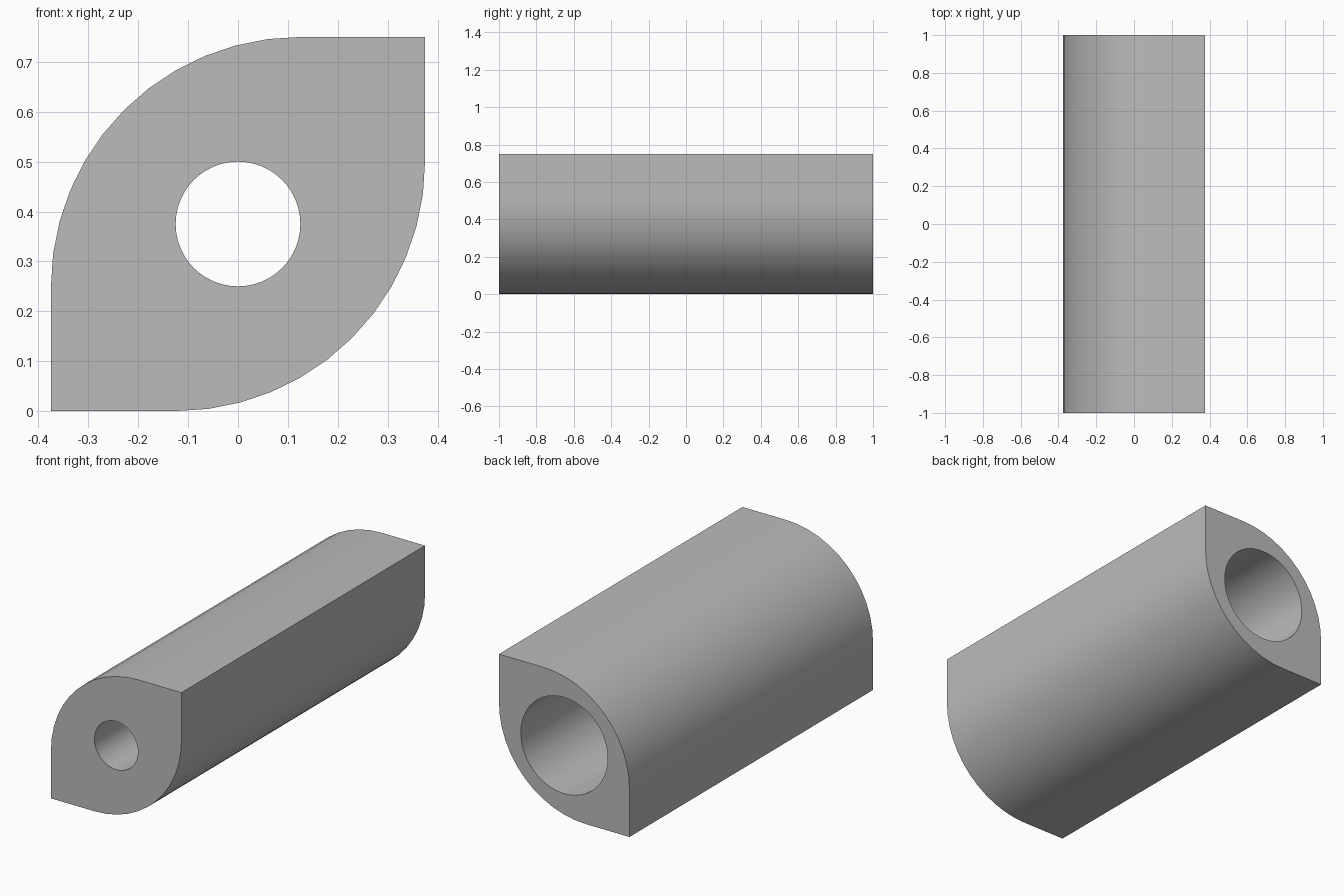
import bpy
import bmesh
from math import cos, sin, pi, radians

cube = bpy.data.objects.get("Cube")
if cube:
    bpy.data.objects.remove(cube, do_unlink=True)

HALF, LENGTH, ARC = 0.375, 2.0, 0.5
FRONT, STEP, BACK = -LENGTH / 2, 0.0, LENGTH / 2
SMALL_BORE, LARGE_BORE = 0.125, 0.25

gray = bpy.data.materials.new("plain gray")
gray.use_nodes = True
color = (0.5, 0.5, 0.5, 1)
gray.diffuse_color = color
gray.node_tree.nodes["Principled BSDF"].inputs["Base Color"].default_value = color


def leaf_profile(steps=12):
    """Square with two opposite corners rounded, centred on the bore axis."""
    offset = HALF - ARC
    half = []
    for i in range(steps + 1):
        a = pi - i * pi / 2 / steps
        half.append((-offset + ARC * cos(a), offset + ARC * sin(a)))
    half.append((HALF, HALF))
    return half + [(-x, -z) for x, z in half]


def circle(radius, sides=48):
    return [(radius * cos(2 * pi * i / sides), radius * sin(2 * pi * i / sides))
            for i in range(sides)]


def add_ring(bm, points, y):
    verts = [bm.verts.new((x, y, z + HALF)) for x, z in points]
    edges = [bm.edges.new((v, verts[i - 1])) for i, v in enumerate(verts)]
    return verts, edges


def bridge(bm, a, b):
    for i in range(len(a)):
        bm.faces.new((a[i - 1], a[i], b[i], b[i - 1]))


bm = bmesh.new()

# Outer skin
outer_front, outer_front_edges = add_ring(bm, leaf_profile(), FRONT)
outer_back, outer_back_edges = add_ring(bm, leaf_profile(), BACK)
bridge(bm, outer_front, outer_back)

# Stepped bore: narrow at the front, wide at the back
bore = [add_ring(bm, circle(r), y) for r, y in (
    (SMALL_BORE, FRONT), (SMALL_BORE, STEP), (LARGE_BORE, STEP), (LARGE_BORE, BACK))]
for (a, _), (b, _) in zip(bore, bore[1:]):
    bridge(bm, a, b)

# End faces around the bore openings
for outer, inner, side in ((outer_front_edges, bore[0][1], -1),
                           (outer_back_edges, bore[-1][1], 1)):
    bmesh.ops.triangle_fill(bm, edges=outer + inner, use_beauty=True,
                            normal=(0, side, 0))

bmesh.ops.recalc_face_normals(bm, faces=bm.faces)
mesh = bpy.data.meshes.new("bored_bar")
bm.to_mesh(mesh)
bm.free()
mesh.materials.append(gray)

bar = bpy.data.objects.new("bored_bar", mesh)
bpy.context.collection.objects.link(bar)
bpy.ops.object.select_all(action="DESELECT")
bar.select_set(True)
bpy.context.view_layer.objects.active = bar
bpy.ops.object.shade_smooth_by_angle(angle=radians(30))
